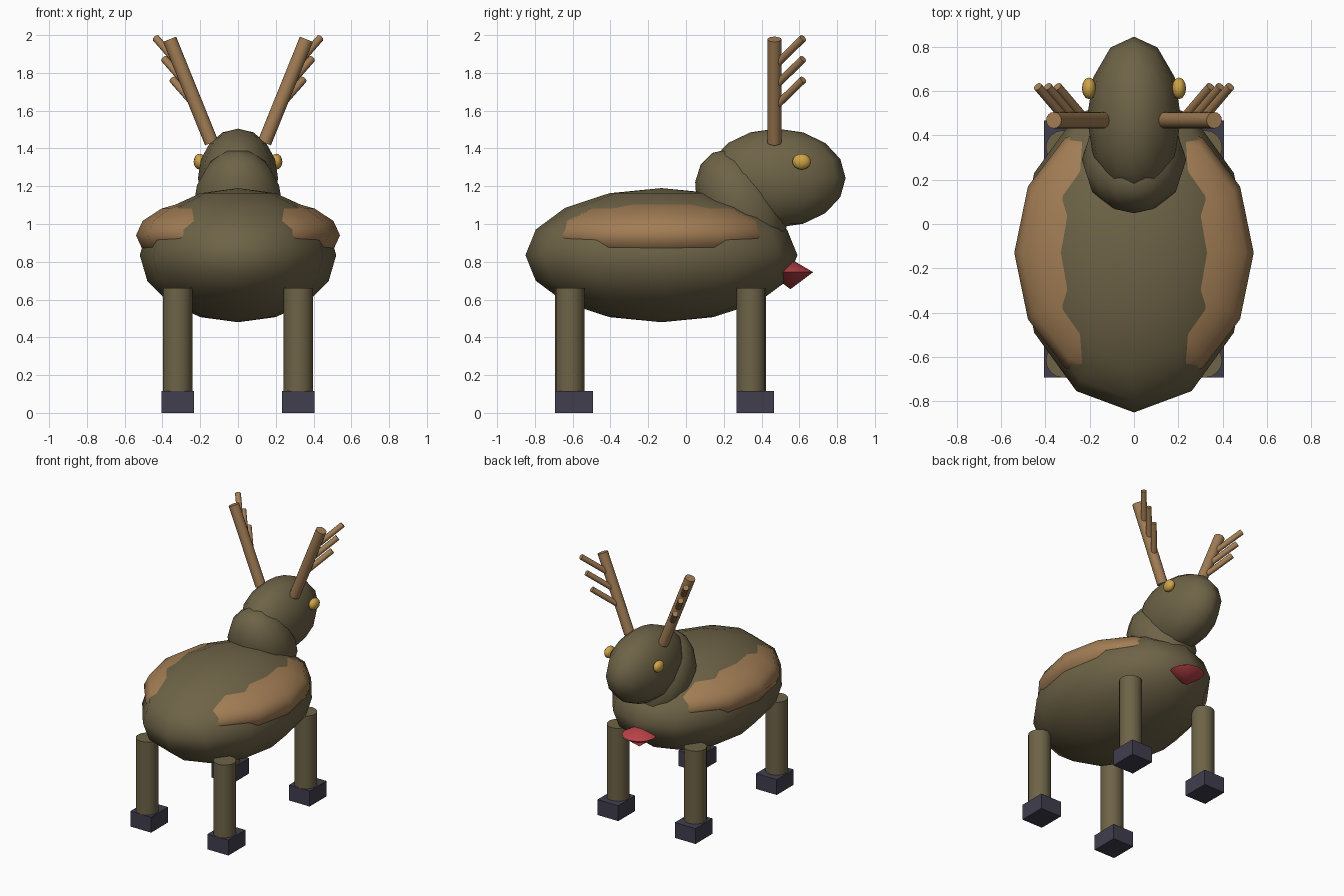
import bpy, math
from mathutils import Vector

if "Cube" in bpy.data.objects:
    bpy.data.objects.remove(bpy.data.objects["Cube"])


def material(name, rgb):
    m = bpy.data.materials.new(name)
    m.diffuse_color = (*rgb, 1)
    m.use_nodes = True
    m.node_tree.nodes["Principled BSDF"].inputs["Base Color"].default_value = m.diffuse_color
    return m


FUR = material("olive_fur", (0.155, 0.125, 0.063))
TAN = material("tan", (0.36, 0.205, 0.09))
HOOF = material("slate_hoof", (0.052, 0.049, 0.077))
GOLD = material("gold_eye", (0.62, 0.37, 0.06))
RED = material("red", (0.50, 0.055, 0.065))


def finish(name, mat, smooth=True, angle=60):
    ob = bpy.context.object
    ob.name = name
    ob.data.materials.append(mat)
    if smooth:
        bpy.ops.object.shade_smooth_by_angle(angle=math.radians(angle))
    return ob


def ellipsoid(name, loc, radii, mat, tilt=0.0):
    bpy.ops.mesh.primitive_uv_sphere_add(segments=12, ring_count=8, radius=1,
                                         location=loc, rotation=(tilt, 0, 0))
    bpy.context.object.scale = radii
    return finish(name, mat)


def rod(name, a, b, r, mat, sides=16):
    a, b = Vector(a), Vector(b)
    d = b - a
    bpy.ops.mesh.primitive_cylinder_add(vertices=sides, radius=r, depth=d.length,
                                        location=(a + b) / 2)
    ob = bpy.context.object
    ob.rotation_euler = d.to_track_quat('Z', 'Y').to_euler()
    return finish(name, mat, angle=40)


# torso, neck and head
ellipsoid("body", (0, -0.13, 0.835), (0.52, 0.72, 0.355), FUR)
ellipsoid("neck", (0, 0.29, 1.10), (0.235, 0.217, 0.315), FUR, tilt=0.5)
ellipsoid("head", (0, 0.48, 1.243), (0.212, 0.365, 0.262), FUR)

for s, side in ((-1, "left"), (1, "right")):
    # flank patch and eye
    ellipsoid(f"flank_patch_{side}", (s * 0.08, -0.13, 0.94), (0.46, 0.60, 0.20), TAN)
    ellipsoid(f"eye_{side}", (s * 0.203, 0.612, 1.33), (0.032, 0.049, 0.042), GOLD)

    # legs with block hooves
    for y, end in ((-0.615, "rear"), (0.345, "front")):
        rod(f"{end}_leg_{side}", (s * 0.32, y, 0.10), (s * 0.32, y, 0.66), 0.078, FUR)
        bpy.ops.mesh.primitive_cube_add(size=1, location=(s * 0.32, y + 0.022, 0.0575))
        bpy.context.object.scale = (0.172, 0.2, 0.115)
        finish(f"{end}_hoof_{side}", HOOF, smooth=False)

    # antler beam with three tines
    base = Vector((s * 0.14, 0.468, 1.43))
    tip = Vector((s * 0.362, 0.468, 1.978))
    rod(f"antler_beam_{side}", base, tip, 0.037, TAN)
    for i, t in enumerate((0.34, 0.54, 0.74)):
        p = base.lerp(tip, t)
        rod(f"antler_tine_{side}_{i + 1}", p, p + Vector((s * 0.13, 0.152, 0.148)),
            0.02, TAN, sides=12)

# red chest ornament: two cones meeting at a rim
for name, z, depth, flip in (("chest_cone_lower", 0.70, 0.09, math.pi),
                             ("chest_cone_upper", 0.78, 0.07, 0)):
    bpy.ops.mesh.primitive_cone_add(vertices=12, radius1=0.12, radius2=0, depth=depth,
                                    location=(0, 0.553, z), rotation=(flip, 0, 0))
    finish(name, RED, angle=40)
